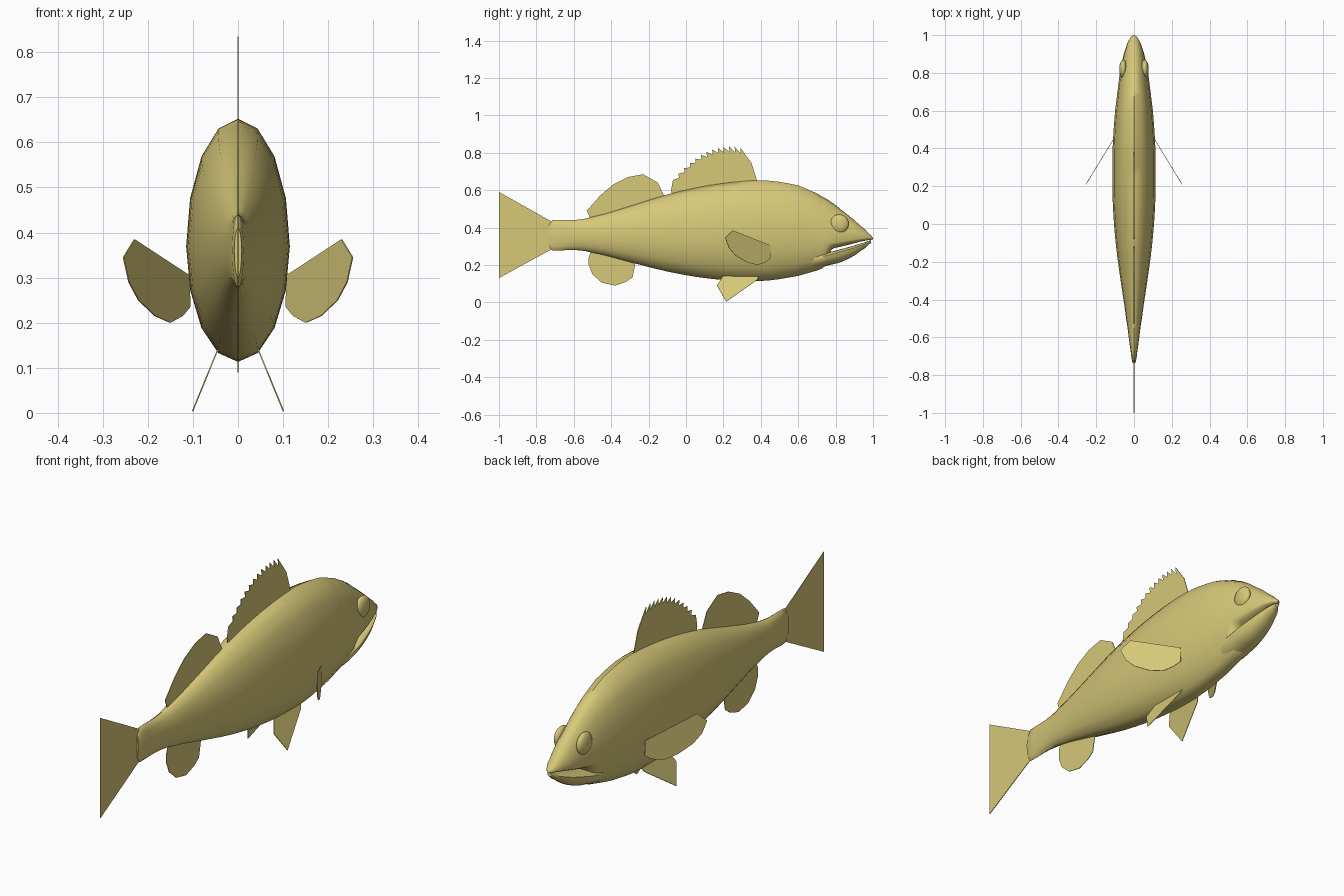
import bpy, bmesh, math

cube = bpy.data.objects.get("Cube")
if cube:
    bpy.data.objects.remove(cube)

olive = bpy.data.materials.new("olive_gold")
olive.use_nodes = True
COLOUR = (0.68, 0.58, 0.19, 1)
olive.diffuse_color = COLOUR
olive.node_tree.nodes["Principled BSDF"].inputs["Base Color"].default_value = COLOUR


def finish(name, bm, smooth=True):
    bmesh.ops.recalc_face_normals(bm, faces=bm.faces)
    mesh = bpy.data.meshes.new(name)
    bm.to_mesh(mesh)
    bm.free()
    mesh.materials.append(olive)
    obj = bpy.data.objects.new(name, mesh)
    bpy.context.collection.objects.link(obj)
    if smooth:
        bpy.ops.object.select_all(action="DESELECT")
        obj.select_set(True)
        bpy.context.view_layer.objects.active = obj
        bpy.ops.object.shade_smooth_by_angle(angle=math.radians(50))
    return obj


def spline(stations, steps):
    """Smooth stations of (y, half width, top, widest height, bottom)."""
    pts = [stations[0], *stations, stations[-1]]
    for a, b, c, d in zip(pts, pts[1:], pts[2:], pts[3:]):
        for t in (i / steps for i in range(steps)):
            yield [q + t * (r - q) if k == 0 else
                   0.5 * (2*q + (r-p)*t + (2*p-5*q+4*r-s)*t*t + (3*q-p-3*r+s)*t**3)
                   for k, (p, q, r, s) in enumerate(zip(a, b, c, d))]
    yield stations[-1]


def loft(name, stations, sides=16, steps=3):
    """Skin rounded cross-sections whose upper and lower halves differ."""
    bm = bmesh.new()
    rings = []
    for y, w, top, mid, bottom in spline(stations, steps):
        ring = []
        for i in range(sides):
            a = 2 * math.pi * i / sides
            height = top - mid if math.cos(a) > 0 else mid - bottom
            ring.append(bm.verts.new((w * math.sin(a), y, mid + height * math.cos(a))))
        rings.append(ring)
    for r, s in zip(rings, rings[1:]):
        for i in range(sides):
            j = (i + 1) % sides
            bm.faces.new((r[i], r[j], s[j], s[i]))
    bm.faces.new(rings[0])
    bm.faces.new(rings[-1])
    return finish(name, bm)


def fin(name, outline, spread=lambda y, z: 0):
    """Thin sheet with a (y, z) outline, leaning outward by spread."""
    bm = bmesh.new()
    face = bm.faces.new([bm.verts.new((spread(y, z), y, z)) for y, z in outline])
    bmesh.ops.triangulate(bm, faces=[face])
    obj = finish(name, bm, smooth=False)
    solid = obj.modifiers.new("thickness", "SOLIDIFY")
    solid.thickness = 0.003
    solid.offset = 0
    return obj


# Body, with the underside of the snout cut up to the mouth line
loft("body", [
    (-0.735, 0.008, 0.41, 0.36, 0.30), (-0.715, 0.013, 0.44, 0.36, 0.277),
    (-0.6, 0.028, 0.44, 0.36, 0.28), (-0.5, 0.042, 0.458, 0.36, 0.265),
    (-0.3, 0.071, 0.515, 0.36, 0.215), (-0.1, 0.097, 0.577, 0.36, 0.165),
    (0.1, 0.112, 0.622, 0.365, 0.13), (0.3, 0.115, 0.648, 0.37, 0.114),
    (0.45, 0.111, 0.65, 0.37, 0.118), (0.6, 0.1, 0.625, 0.365, 0.142),
    (0.7, 0.088, 0.583, 0.355, 0.17), (0.745, 0.082, 0.557, 0.34, 0.195),
    (0.775, 0.078, 0.537, 0.32, 0.28), (0.83, 0.069, 0.495, 0.325, 0.298),
    (0.9, 0.054, 0.44, 0.335, 0.316), (0.96, 0.034, 0.388, 0.342, 0.33),
    (0.99, 0.017, 0.358, 0.344, 0.334), (1.0, 0.004, 0.345, 0.34, 0.336)])

# Lower jaw
loft("lower_jaw", [
    (0.6, 0.055, 0.26, 0.23, 0.17), (0.7, 0.07, 0.265, 0.24, 0.182),
    (0.77, 0.071, 0.27, 0.255, 0.2), (0.83, 0.064, 0.285, 0.272, 0.216),
    (0.9, 0.05, 0.304, 0.292, 0.25), (0.96, 0.031, 0.322, 0.314, 0.292),
    (0.99, 0.012, 0.333, 0.328, 0.317)])

# Fins on the centre line
fin("tail_fin", [(-1, 0.59), (-0.7, 0.422), (-0.7, 0.294), (-1, 0.13), (-0.95, 0.355)])
fin("rear_dorsal_fin", [
    (-0.505, 0.43), (-0.53, 0.49), (-0.46, 0.57), (-0.39, 0.63), (-0.31, 0.67),
    (-0.23, 0.685), (-0.15, 0.64), (-0.12, 0.575), (-0.12, 0.54)])
fin("anal_fin", [
    (-0.5, 0.3), (-0.52, 0.24), (-0.52, 0.2), (-0.5, 0.15), (-0.45, 0.105),
    (-0.38, 0.09), (-0.32, 0.11), (-0.285, 0.135), (-0.265, 0.24)])

# Spiny dorsal fin: backward spines along an arch
spines = [(0.37, 0.62), (0.38, 0.65), (0.35, 0.745)]
COUNT = 13
for i in range(COUNT):
    t = i / (COUNT - 1)
    y = 0.29 - 0.36 * t
    z = 0.838 - 1.95 * (y - 0.22) ** 2 - 0.02 * t
    spines += [(y, z), (y + 0.002, z - 0.033 + 0.012 * t)]
fin("spiny_dorsal_fin", spines + [(-0.08, 0.6), (-0.07, 0.56)])

# Paired fins and eyes
for side, label in ((1, "left"), (-1, "right")):
    fin(label + "_pectoral_fin", [
        (0.21, 0.345), (0.25, 0.385), (0.45, 0.305), (0.452, 0.235),
        (0.425, 0.215), (0.38, 0.2), (0.325, 0.215), (0.265, 0.25), (0.23, 0.29)],
        lambda y, z: side * (0.108 + 0.61 * (0.45 - y)))
    fin(label + "_pelvic_fin", [
        (0.165, 0.09), (0.2, 0.145), (0.39, 0.14), (0.38, 0.12), (0.215, 0.004)],
        lambda y, z: side * (0.047 + 0.41 * (0.135 - z)))
    bm = bmesh.new()
    bmesh.ops.create_uvsphere(bm, u_segments=24, v_segments=16, radius=0.05)
    bmesh.ops.scale(bm, verts=bm.verts, vec=(0.42, 1, 1))
    bmesh.ops.translate(bm, verts=bm.verts, vec=(side * 0.057, 0.82, 0.42))
    finish(label + "_eye", bm)
